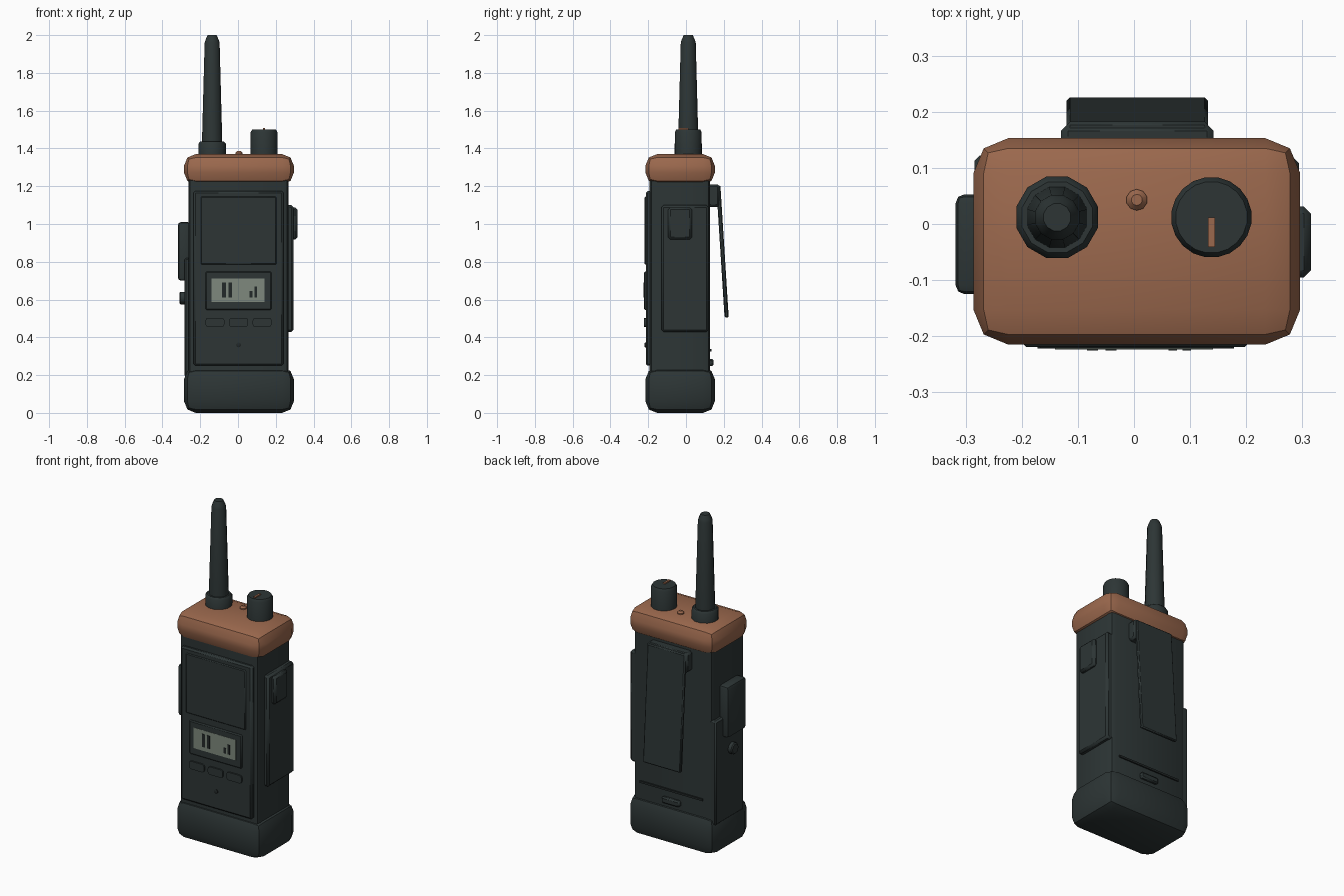
import bpy, bmesh, math
from mathutils import Matrix

if "Cube" in bpy.data.objects:
    bpy.data.objects.remove(bpy.data.objects["Cube"])


def material(name, rgb):
    m = bpy.data.materials.new(name)
    m.diffuse_color = (*rgb, 1)
    m.use_nodes = True
    m.node_tree.nodes["Principled BSDF"].inputs["Base Color"].default_value = m.diffuse_color
    return m


DARK = material("dark_green_grey", (0.026, 0.036, 0.036))
BLACK = material("near_black", (0.016, 0.021, 0.021))
BROWN = material("copper_brown", (0.33, 0.14, 0.075))
SCREEN = material("pale_screen", (0.21, 0.25, 0.205))


def finish(bm, name, mat, angle=40):
    bmesh.ops.recalc_face_normals(bm, faces=bm.faces)
    me = bpy.data.meshes.new(name)
    bm.to_mesh(me)
    bm.free()
    me.materials.append(mat)
    ob = bpy.data.objects.new(name, me)
    bpy.context.collection.objects.link(ob)
    bpy.ops.object.select_all(action='DESELECT')
    ob.select_set(True)
    bpy.context.view_layer.objects.active = ob
    bpy.ops.object.shade_smooth_by_angle(angle=math.radians(angle))
    return ob


def box(name, x, y, z, mat=DARK, bevel=0.0, seg=1, axis=None):
    """Box from (min, max) ranges; axis limits the bevel to edges along it."""
    bm = bmesh.new()
    bmesh.ops.create_cube(bm, size=1)
    for v in bm.verts:
        v.co = [r[0] + (c + 0.5) * (r[1] - r[0]) for c, r in zip(v.co, (x, y, z))]
    if bevel:
        edges = bm.edges[:]
        if axis is not None:
            edges = [e for e in edges
                     if abs(e.verts[0].co[axis] - e.verts[1].co[axis]) > 1e-5]
        bmesh.ops.bevel(bm, geom=edges, offset=bevel, segments=seg,
                        profile=0.5, affect='EDGES')
    return finish(bm, name, mat)


def lathe(name, center, profile, sides, mat=DARK, rot=None, angle=40):
    """Closed turned shape from (radius, height) points."""
    bm = bmesh.new()
    rings = [[bm.verts.new((r * math.cos(2 * math.pi * (i + .5) / sides),
                            r * math.sin(2 * math.pi * (i + .5) / sides), h))
              for i in range(sides)] for r, h in profile]
    for a, b in zip(rings, rings[1:]):
        for i in range(sides):
            j = (i + 1) % sides
            bm.faces.new((a[i], a[j], b[j], b[i]))
    bm.faces.new(rings[0])
    bm.faces.new(rings[-1])
    bm.transform(Matrix.Translation(center) @ (rot or Matrix()))
    return finish(bm, name, mat, angle)


# Main case and its two protective caps
box("body", (-0.262, 0.267), (-0.192, 0.128), (0.15, 1.28), bevel=0.03, seg=2, axis=2)
box("top_cap", (-0.286, 0.296), (-0.215, 0.153), (1.21, 1.37), BROWN, 0.062, 2)
box("bottom_cap", (-0.286, 0.296), (-0.215, 0.153), (0.0, 0.24), DARK, 0.062, 2)

# Front panel, speaker cover and display
box("front_panel", (-0.236, 0.241), (-0.213, -0.18), (0.25, 1.175), bevel=0.01)
box("speaker_cover", (-0.197, 0.203), (-0.219, -0.2), (0.785, 1.145), bevel=0.005)
box("display_bezel", (-0.172, 0.178), (-0.222, -0.2), (0.545, 0.748), bevel=0.006)
box("display_screen", (-0.141, 0.141), (-0.2235, -0.2205), (0.588, 0.712), SCREEN)
bars = ((-0.074, 0.019, 0.69), (-0.041, 0.019, 0.69),
        (0.069, 0.015, 0.645), (0.094, 0.015, 0.67))
for i, (x, w, top) in enumerate(bars):
    box(f"display_bar_{i + 1}", (x - w / 2, x + w / 2), (-0.2255, -0.222),
        (0.612, top), BLACK)

# Front buttons and microphone
for i, x in enumerate((-0.122, 0.003, 0.128)):
    box(f"front_button_{i + 1}", (x - 0.05, x + 0.05), (-0.222, -0.2),
        (0.455, 0.503), bevel=0.014, seg=2, axis=1)
lathe("microphone", (0.003, -0.205, 0.36), [(0.013, 0), (0.013, 0.012), (0.009, 0.014)],
      10, BLACK, Matrix.Rotation(math.pi / 2, 4, 'X'))

# Left side: accessory cover, talk button and round button
box("left_cover", (-0.284, -0.24), (-0.15, 0.122), (0.19, 0.82), bevel=0.009)
box("talk_button", (-0.318, -0.25), (-0.125, 0.053), (0.70, 1.01), bevel=0.016, seg=2)
lathe("round_button", (-0.27, -0.03, 0.608), [(0.034, 0), (0.034, 0.034), (0.028, 0.04)],
      14, DARK, Matrix.Rotation(-math.pi / 2, 4, 'Y'))

# Right side: raised cover and button
box("right_cover", (0.24, 0.294), (-0.13, 0.12), (0.428, 1.10), bevel=0.012)
box("right_button", (0.28, 0.315), (-0.095, 0.031), (0.918, 1.088), bevel=0.012)

# Back: belt clip mount, slanted clip, battery seam and latch
box("clip_mount", (-0.13, 0.142), (0.11, 0.178), (1.09, 1.21), bevel=0.012)
clip = box("belt_clip", (-0.12, 0.132), (0.16, 0.182), (0.505, 1.205), bevel=0.006)
for v in clip.data.vertices:
    v.co.y += (1.205 - v.co.z) * 0.063
box("battery_seam", (-0.205, 0.215), (0.12, 0.136), (0.325, 0.337), BLACK)
box("battery_latch", (-0.055, 0.065), (0.12, 0.146), (0.247, 0.285), bevel=0.008)

# Antenna
lathe("antenna_base", (-0.137, 0.012, 0),
      [(0.075, 1.35), (0.075, 1.425), (0.065, 1.437)], 12)
lathe("antenna", (-0.137, 0.012, 0),
      [(0.056, 1.42), (0.041, 1.96), (0.036, 1.975), (0.025, 2.0)], 12)

# Volume knob with pointer
lathe("volume_knob", (0.138, 0.012, 0),
      [(0.072, 1.35), (0.072, 1.485), (0.064, 1.5)], 20)
box("knob_pointer", (0.132, 0.144), (-0.041, 0.012), (1.497, 1.507), BROWN)

# Status light
lathe("status_light", (0.005, 0.043, 0),
      [(0.019, 1.36), (0.019, 1.377), (0.01, 1.387)], 10, BROWN)
